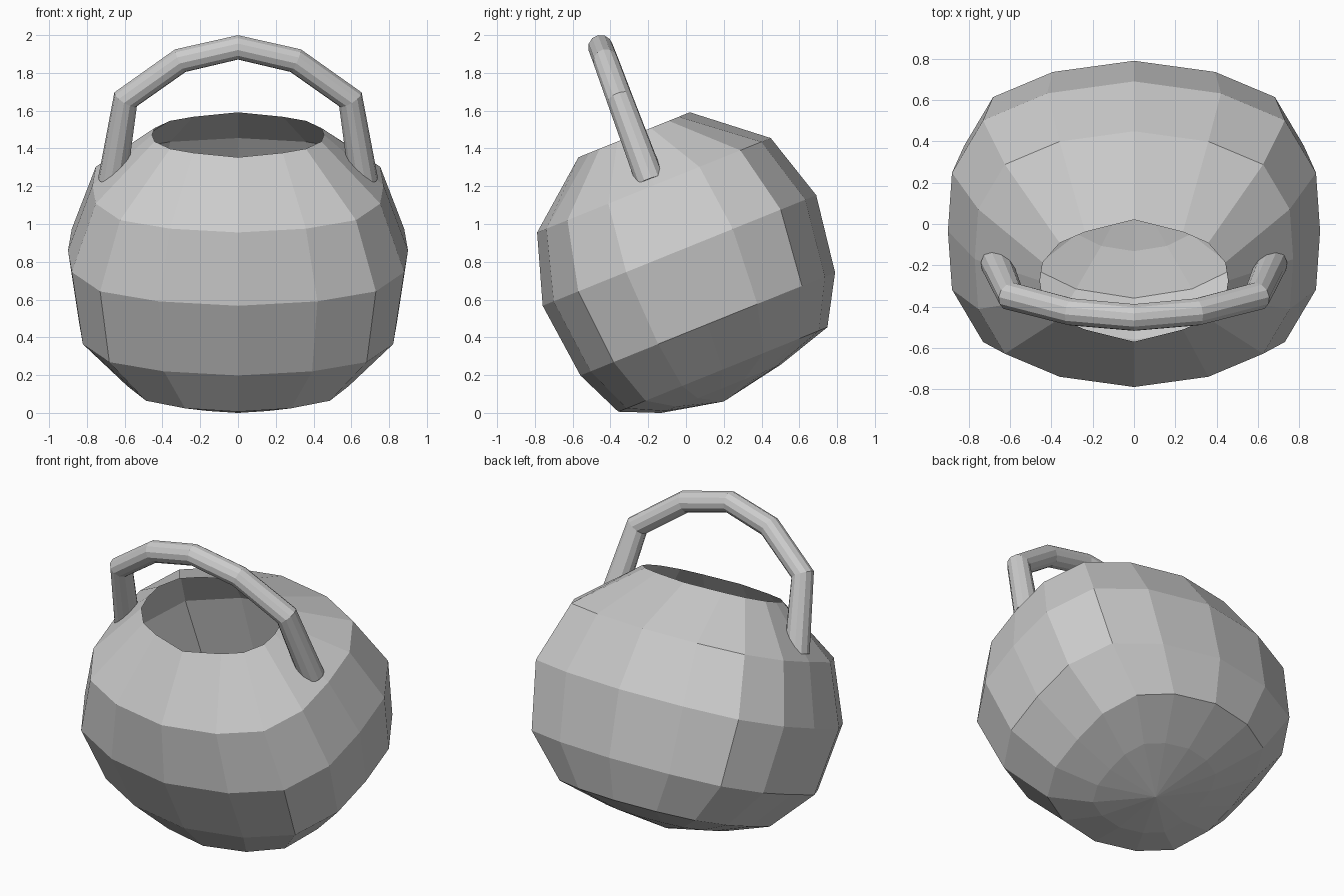
import bpy, bmesh, math

if "Cube" in bpy.data.objects:
    bpy.data.objects.remove(bpy.data.objects["Cube"])

TILT = math.radians(22)
C, S = math.cos(TILT), math.sin(TILT)


def tilted(x, v, u):
    """Local side/depth/height leaned toward the front."""
    return (x, v * C - u * S, v * S + u * C)


def full_loop(quarter):
    """Mirror a quarter outline (side to back) into a closed loop."""
    half = quarter + [(-x, y) for x, y in reversed(quarter[:-1])]
    return half + [(x, -y) for x, y in reversed(half[1:-1])]


# Cross-sections: slightly boxy oval body, pinched oval rim
oval = full_loop([(1, 0), (.978, .39), (.811, .74), (.467, .92), (0, 1)])
rim = full_loop([(1, 0), (.97, .30), (.79, .62), (.52, .80), (0, 1)])

# Rings: half width, half depth, depth centre, height along the lean
rings = [
    (.455, .318, .297, 1.468, rim),
    (.77, .667, .294, 1.181, oval),
    (.90, .781, .290, .810, oval),
    (.84, .727, .283, .393, oval),
    (.60, .597, .267, .140, oval),
    (.34, .342, .220, .049, oval),
]

# Open single-walled pot body
bm = bmesh.new()
loops = [[bm.verts.new(tilted(a * x, c + b * y, u)) for x, y in shape]
         for a, b, c, u, shape in rings]
n = len(oval)
for top, low in zip(loops, loops[1:]):
    for i in range(n):
        j = (i + 1) % n
        bm.faces.new((top[i], low[i], low[j], top[j]))
pole = bm.verts.new(tilted(0, .208, -.019))
for i in range(n):
    bm.faces.new((loops[-1][i], pole, loops[-1][(i + 1) % n]))
mesh = bpy.data.meshes.new("pot_body")
bm.to_mesh(mesh)
bm.free()
bpy.context.collection.objects.link(bpy.data.objects.new("pot_body", mesh))

# Arched carrying handle, mirrored path: x, y, z, radius
side = [(.665, -.19, 1.23, .077), (.595, -.35, 1.66, .07), (.305, -.425, 1.865, .067)]
path = side + [(0, -.452, 1.935, .066)] + [(-x, y, z, r) for x, y, z, r in reversed(side)]
curve = bpy.data.curves.new("handle", 'CURVE')
curve.dimensions = '3D'
curve.bevel_depth = 1.0
curve.bevel_resolution = 4
curve.use_fill_caps = True
spline = curve.splines.new('POLY')
spline.points.add(len(path) - 1)
for p, (x, y, z, r) in zip(spline.points, path):
    p.co = (x, y, z, 1)
    p.radius = r
spline.use_smooth = False
handle = bpy.data.objects.new("handle", curve)
bpy.context.collection.objects.link(handle)
